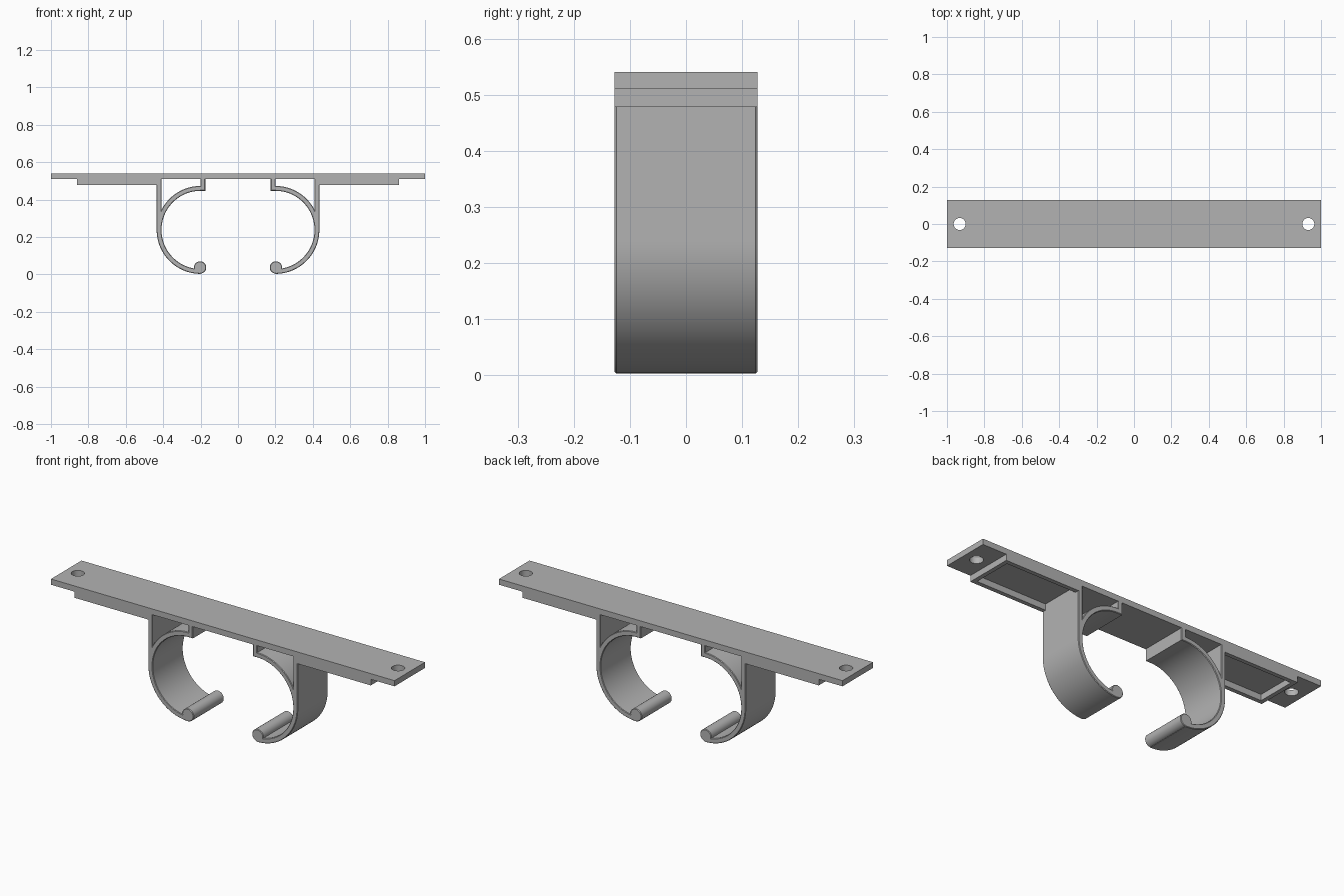
import bpy
import math
from mathutils import Matrix

if "Cube" in bpy.data.objects:
    bpy.data.objects.remove(bpy.data.objects["Cube"])

W = 0.127          # half depth of the bracket
TOP, UNDER, RIM = 0.54, 0.51, 0.478

grey = bpy.data.materials.new("plain grey")
grey.diffuse_color = (0.45, 0.45, 0.45, 1)
grey.use_nodes = True
grey.node_tree.nodes["Principled BSDF"].inputs["Base Color"].default_value = grey.diffuse_color


def arc(cx, cy, r, a0, a1, n):
    """Points on an arc, angles in degrees."""
    return [(cx + r * math.cos(math.radians(a0 + (a1 - a0) * i / n)),
             cy + r * math.sin(math.radians(a0 + (a1 - a0) * i / n)))
            for i in range(n + 1)]


def rect(x0, x1, y0, y1):
    return [(x0, y0), (x1, y0), (x1, y1), (x0, y1)]


def extrude(name, loops, half, matrix, chamfer=0.0):
    """Fill closed loops (inner ones become holes) and thicken both ways."""
    cu = bpy.data.curves.new(name, 'CURVE')
    cu.dimensions = '2D'
    cu.fill_mode = 'BOTH'
    cu.extrude = half - chamfer
    cu.bevel_depth = chamfer
    cu.bevel_resolution = 0
    cu.offset = -chamfer
    for loop in loops:
        sp = cu.splines.new('POLY')
        sp.points.add(len(loop) - 1)
        for p, (x, y) in zip(sp.points, loop):
            p.co = (x, y, 0, 1)
        sp.use_cyclic_u = True
    ob = bpy.data.objects.new(name, cu)
    bpy.context.collection.objects.link(ob)
    bpy.ops.object.select_all(action='DESELECT')
    ob.select_set(True)
    bpy.context.view_layer.objects.active = ob
    bpy.ops.object.convert(target='MESH')
    ob = bpy.context.object
    ob.name = name
    ob.data.transform(matrix)
    ob.data.materials.clear()
    ob.data.materials.append(grey)
    bpy.ops.object.mode_set(mode='EDIT')
    bpy.ops.mesh.select_all(action='SELECT')
    bpy.ops.mesh.remove_doubles(threshold=0.0001)
    bpy.ops.mesh.normals_make_consistent(inside=False)
    bpy.ops.object.mode_set(mode='OBJECT')
    bpy.ops.object.shade_smooth_by_angle(angle=math.radians(30))
    return ob


# Mounting plate with a screw hole near each end
holes = [arc(s * 0.932, 0, 0.032, 0, 352.5, 47) for s in (-1, 1)]
extrude("mounting_plate", [rect(-1, 1, -W, W)] + holes, (TOP - UNDER) / 2,
        Matrix.Translation((0, 0, (TOP + UNDER) / 2)))

upright = Matrix.Rotation(math.pi / 2, 4, 'X')
CX, CZ, RO, RI = 0.2, 0.238, 0.235, 0.209

for s, side in ((-1, "left"), (1, "right")):
    # Rim around the shallow pocket under the plate
    t = 0.022
    loops = [rect(0.43, 0.862, -W, W), rect(0.435, 0.862 - t, -W + t, W - t)]
    loops = [[(s * x, y) for x, y in l] for l in loops]
    extrude(side + "_pocket_rim", loops, (UNDER - RIM) / 2,
            Matrix.Translation((0, 0, (UNDER + RIM) / 2)))

    # Pipe clip: straight outer wall, curved jaw and short inner tab
    h = UNDER + 0.012
    meet = math.degrees(math.acos((0.41 - CX) / RO))
    prof = [(0.435, h)] + arc(CX, CZ, RO, 0, -90, 32)
    prof += arc(CX, CZ, RI, -90, 90, 56)
    prof += [(0.175, CZ + RI), (0.175, h), (CX, h)]
    prof += arc(CX, CZ, RO, 90, meet, 22) + [(0.41, h)]
    extrude(side + "_clip", [[(s * x, z) for x, z in prof]], W, upright, 0.003)

    # Rounded bead on the lip of the jaw
    extrude(side + "_lip_bead", [arc(s * 0.203, 0.037, 0.033, 0, 350, 35)],
            W, upright, 0.003)
